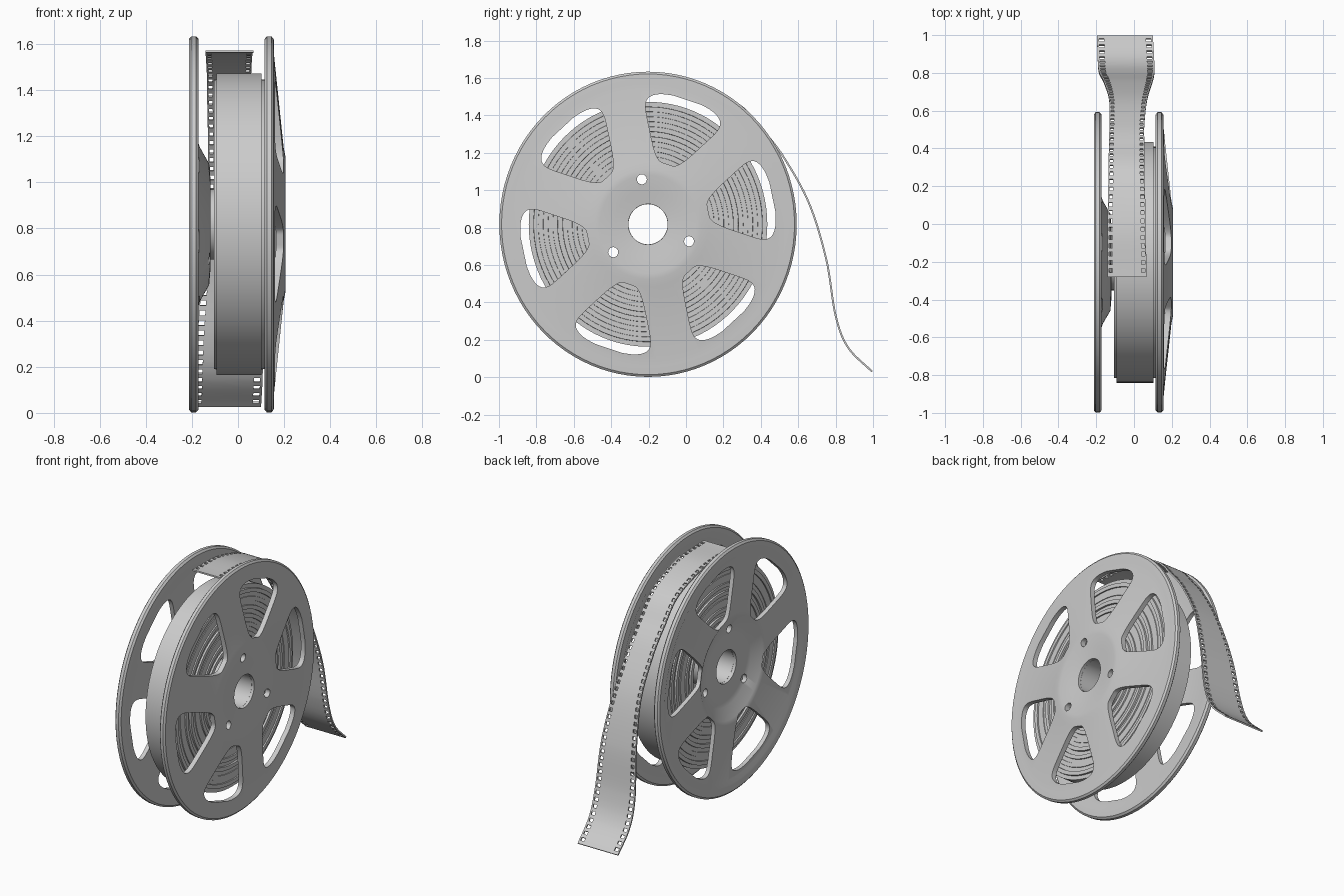
import bpy, bmesh, math
from mathutils import Vector

if "Cube" in bpy.data.objects:
    bpy.data.objects.remove(bpy.data.objects["Cube"])

CY, CZ = -0.203, 0.818          # reel axis
SY, SZ = 0.985, 1.011           # the reel is very slightly oval

grey = bpy.data.materials.new("light_grey")
grey.diffuse_color = (0.6, 0.6, 0.6, 1)
grey.use_nodes = True
grey.node_tree.nodes["Principled BSDF"].inputs["Base Color"].default_value = grey.diffuse_color


def place(x, r, a):
    return (x, CY + SY * r * math.cos(a), CZ + SZ * r * math.sin(a))


def finish(bm, name):
    bmesh.ops.recalc_face_normals(bm, faces=bm.faces)
    me = bpy.data.meshes.new(name)
    bm.to_mesh(me)
    bm.free()
    ob = bpy.data.objects.new(name, me)
    bpy.context.collection.objects.link(ob)
    me.materials.append(grey)
    return ob


def activate(ob):
    bpy.ops.object.select_all(action='DESELECT')
    ob.select_set(True)
    bpy.context.view_layer.objects.active = ob


def smooth(ob, angle=32):
    activate(ob)
    bpy.ops.object.shade_smooth_by_angle(angle=math.radians(angle))


def lathe(name, profile, n=96):
    """Spin a closed (radius, x) profile around the reel axis."""
    bm = bmesh.new()
    rings = [[bm.verts.new(place(x, r, 2 * math.pi * i / n)) for i in range(n)]
             for r, x in profile]
    for k, ring in enumerate(rings):
        nxt = rings[(k + 1) % len(rings)]
        for i in range(n):
            j = (i + 1) % n
            bm.faces.new((ring[i], ring[j], nxt[j], nxt[i]))
    return finish(bm, name)


def prism(bm, outline):
    """Through-cutter from a list of (radius, angle) points."""
    a, b = [[bm.verts.new(place(x, r, t)) for r, t in outline] for x in (-0.4, 0.4)]
    bm.faces.new(a)
    bm.faces.new(b[::-1])
    for i in range(len(a)):
        j = (i + 1) % len(a)
        bm.faces.new((a[i], b[i], b[j], a[j]))


def soft(c):
    return math.copysign(abs(c) ** 0.42, c)


# Cutter: six rounded windows and three small drive holes
bm = bmesh.new()
for k in range(6):
    mid = math.radians(12 + 60 * k)
    pts = []
    for i in range(48):
        t = 2 * math.pi * (i + 0.5) / 48
        r = 0.515 + 0.18 * soft(math.sin(t))
        half = math.pi / 6 - math.asin(0.112 / r)
        pts.append((r, mid + half * soft(math.cos(t))))
    prism(bm, pts)
for k in range(3):
    a = math.radians(98 + 120 * k)
    cx, cy = 0.24 * math.cos(a), 0.24 * math.sin(a)
    pts = []
    for i in range(16):
        t = 2 * math.pi * i / 16
        u, v = cx + 0.027 * math.cos(t), cy + 0.027 * math.sin(t)
        pts.append((math.hypot(u, v), math.atan2(v, u)))
    prism(bm, pts)
cutter = finish(bm, "window_cutter")
cutter.hide_render = True

# Flanges: right one bulges outwards, left one is flat with a dished hub
right = lathe("right_flange", [
    (0.107, 0.150), (0.27, 0.172), (0.33, 0.165), (0.72, 0.125), (0.745, 0.115),
    (0.795, 0.115), (0.807, 0.125), (0.807, 0.145), (0.795, 0.155), (0.75, 0.157),
    (0.72, 0.157), (0.33, 0.198), (0.29, 0.206), (0.26, 0.206), (0.18, 0.196),
    (0.107, 0.188)])
left = lathe("left_flange", [
    (0.107, -0.155), (0.20, -0.150), (0.26, -0.155), (0.33, -0.195), (0.36, -0.203),
    (0.72, -0.203), (0.745, -0.213), (0.795, -0.213), (0.807, -0.203), (0.807, -0.182),
    (0.795, -0.171), (0.745, -0.171), (0.72, -0.175), (0.36, -0.175), (0.33, -0.165),
    (0.26, -0.125), (0.20, -0.120), (0.107, -0.120)])
for ob in (right, left):
    mod = ob.modifiers.new("windows", 'BOOLEAN')
    mod.operation = 'DIFFERENCE'
    mod.solver = 'EXACT'
    mod.object = cutter
    activate(ob)
    bpy.ops.object.modifier_apply(modifier=mod.name)
    smooth(ob)
bpy.data.objects.remove(cutter)

# Hollow core between the flanges
smooth(lathe("core_tube", [(0.106, -0.135), (0.106, 0.17), (0.15, 0.17), (0.15, -0.135)]))

# Wound film: ring with stepped layers on both sides
steps = 14
side = []
for i in range(steps):
    r0, r1 = (0.28 + 0.368 * (i + d) / steps for d in (0.02, 0.98))
    depth = 0.008 * (i % 2) + (0.004 if i % 3 == 1 else 0)
    side += [(r0, depth), (r1, depth)]
roll = [(r, 0.114 - d) for r, d in side] + [(r, -0.105 + d) for r, d in reversed(side)]
smooth(lathe("film_roll", roll))

# Loose film strip: path rows are (y, z, left x, right x)
path = [Vector(p) for p in (
    (-0.28, 1.568, -0.14, 0.067), (0.0, 1.555, -0.14, 0.062), (0.27, 1.465, -0.135, 0.057),
    (0.42, 1.31, -0.133, 0.055), (0.53, 1.165, -0.13, 0.055), (0.66, 0.925, -0.132, 0.07),
    (0.75, 0.63, -0.16, 0.097), (0.80, 0.33, -0.185, 0.108), (0.866, 0.16, -0.192, 0.107),
    (0.995, 0.03, -0.196, 0.10))]


def catmull(a, b, c, d, t):
    return 0.5 * (2 * b + (c - a) * t + (2 * a - 5 * b + 4 * c - d) * t * t
                  + (3 * b - a - 3 * c + d) * t ** 3)


ext = [2 * path[0] - path[1]] + path + [2 * path[-1] - path[-2]]
fine = [catmull(*ext[i:i + 4], s / 30) for i in range(len(path) - 1) for s in range(30)]
fine.append(path[-1])
dist = [0.0]
for p, q in zip(fine, fine[1:]):
    dist.append(dist[-1] + (q.xy - p.xy).length)


def sample(d):
    for i in range(1, len(fine)):
        if dist[i] >= d or i == len(fine) - 1:
            f = min(1, (d - dist[i - 1]) / (dist[i] - dist[i - 1]))
            return fine[i - 1].lerp(fine[i], f)


HOLES = 50
rows = 2 * HOLES + 1
cols = (0, 0.035, 0.125, 0.5, 0.875, 0.965, 1)
bm = bmesh.new()
grid = []
for k in range(rows + 1):
    y, z, xl, xr = sample(dist[-1] * k / rows)
    grid.append([bm.verts.new((xl + (xr - xl) * c, y, z)) for c in cols])
for k in range(rows):
    for c in range(len(cols) - 1):
        if k % 2 == 1 and c in (1, 4):      # sprocket hole
            continue
        bm.faces.new((grid[k][c], grid[k][c + 1], grid[k + 1][c + 1], grid[k + 1][c]))
film = finish(bm, "film_strip")
mod = film.modifiers.new("thickness", 'SOLIDIFY')
mod.thickness = 0.01
mod.offset = 0
activate(film)
bpy.ops.object.modifier_apply(modifier=mod.name)
smooth(film)
